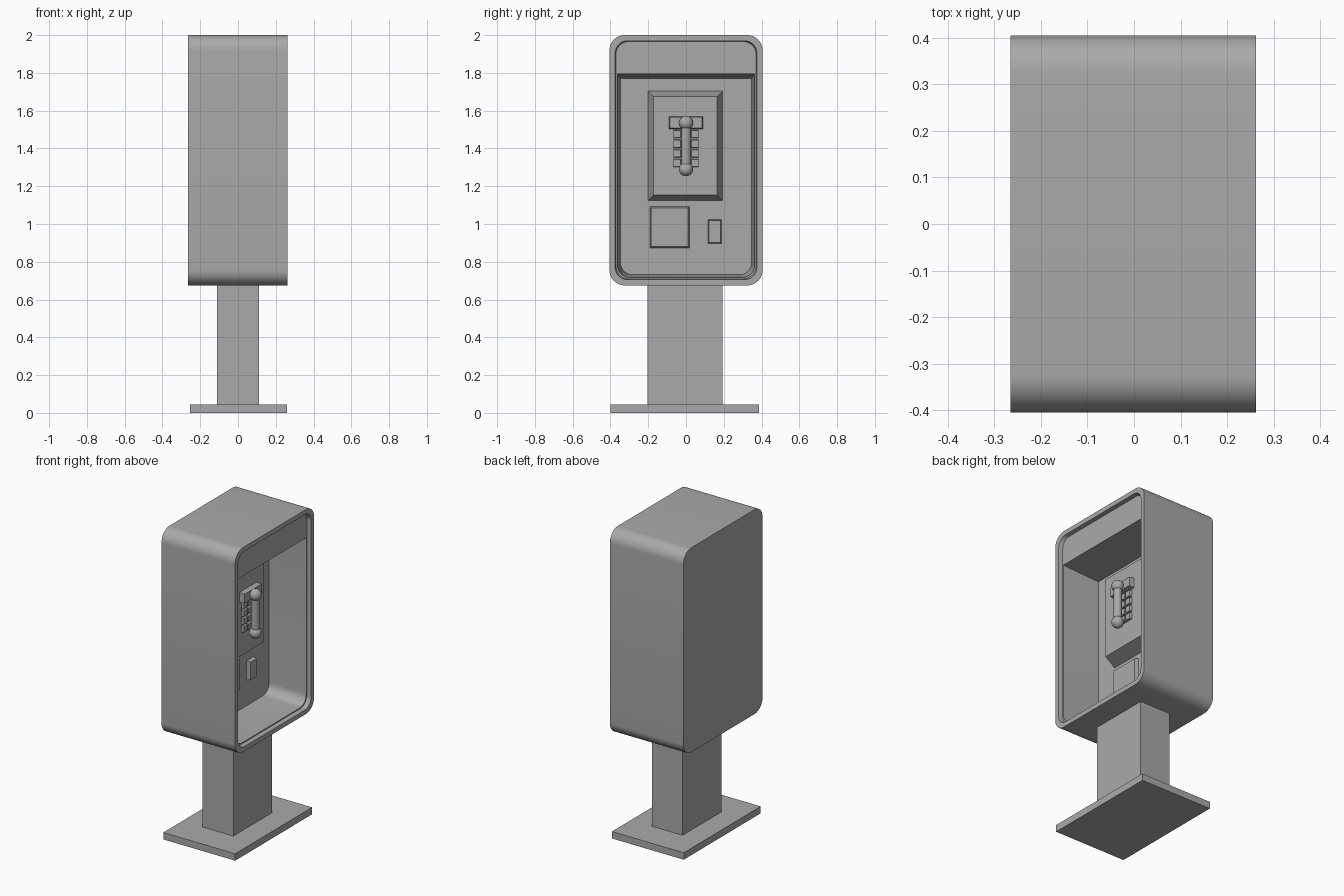
import bpy
import bmesh
import math
from mathutils import Vector

if "Cube" in bpy.data.objects:
    bpy.data.objects.remove(bpy.data.objects["Cube"], do_unlink=True)

# Single grey finish
grey = bpy.data.materials.new("plain_grey")
grey.use_nodes = True
grey.diffuse_color = (0.4, 0.4, 0.4, 1)
grey.node_tree.nodes["Principled BSDF"].inputs["Base Color"].default_value = (0.4, 0.4, 0.4, 1)


def finish(name, bm, smooth=False):
    bmesh.ops.recalc_face_normals(bm, faces=bm.faces[:])
    mesh = bpy.data.meshes.new(name)
    bm.to_mesh(mesh)
    bm.free()
    mesh.materials.append(grey)
    ob = bpy.data.objects.new(name, mesh)
    bpy.context.collection.objects.link(ob)
    if smooth:
        bpy.ops.object.select_all(action='DESELECT')
        ob.select_set(True)
        bpy.context.view_layer.objects.active = ob
        bpy.ops.object.shade_smooth_by_angle(angle=math.radians(30))
    return ob


def loft(name, rings, smooth=False):
    """Skin a list of equal-length point rings and cap both ends."""
    bm = bmesh.new()
    loops = [[bm.verts.new(p) for p in ring] for ring in rings]
    n = len(loops[0])
    for a, b in zip(loops, loops[1:]):
        for i in range(n):
            j = (i + 1) % n
            bm.faces.new((a[i], a[j], b[j], b[i]))
    bm.faces.new(loops[0])
    bm.faces.new(loops[-1])
    return finish(name, bm, smooth)


def rect(x, y0, y1, z0, z1):
    return [(x, y0, z0), (x, y1, z0), (x, y1, z1), (x, y0, z1)]


def block(name, x0, x1, y0, y1, z0, z1, taper=0.0):
    """Box along x whose +x face can be narrowed on all sides."""
    return loft(name, [rect(x0, y0, y1, z0, z1),
                       rect(x1, y0 + taper, y1 - taper, z0 + taper, z1 - taper)])


def rounded_ring(x, inset, radius, steps=10):
    hy, hz, cz = 0.405 - inset, 0.6625 - inset, 1.3375
    ring = []
    for k, (sy, sz) in enumerate([(1, 1), (-1, 1), (-1, -1), (1, -1)]):
        for i in range(steps + 1):
            a = math.pi / 2 * (k + i / steps)
            ring.append((x, sy * (hy - radius) + radius * math.cos(a),
                         cz + sz * (hz - radius) + radius * math.sin(a)))
    return ring


# Foot and post
block("base_plate", -0.255, 0.26, -0.4, 0.387, 0, 0.045)
block("post", -0.11, 0.11, -0.205, 0.192, 0.04, 0.69)

# Rounded hood with stepped rim and tapered recess
PANEL = -0.02
loft("hood", [rounded_ring(-0.265, 0, 0.08), rounded_ring(0.262, 0, 0.08),
              rounded_ring(0.262, 0.03, 0.065), rounded_ring(0.235, 0.035, 0.065),
              rounded_ring(0.235, 0.042, 0.065), rounded_ring(PANEL, 0.057, 0.065)], True)

# Header above the recess, with sloping underside
profile = [(0.237, 1.97), (0.237, 1.795), (PANEL - 0.01, 1.77), (PANEL - 0.01, 1.97)]
loft("header", [[(x, y, z) for x, z in profile] for y in (-0.364, 0.364)])

# Raised fittings on the inner panel
FACE = 0.073
block("phone_plate", PANEL - 0.01, FACE, -0.205, 0.197, 1.12, 1.707, 0.033)
block("coin_box_door", PANEL - 0.01, 0.005, -0.195, 0.022, 0.87, 1.095, 0.011)
block("coin_return", PANEL - 0.01, 0.005, 0.115, 0.19, 0.895, 1.025, 0.007)

# Cradle and keypad
block("cradle", FACE - 0.01, 0.108, -0.09, 0.09, 1.503, 1.57, 0.004)
for row in range(4):
    for col in range(3):
        y, z = (col - 1) * 0.047, 1.323 + row * 0.051
        block(f"key_{row}_{col}", FACE - 0.01, 0.088,
              y - 0.022, y + 0.022, z - 0.023, z + 0.023, 0.004)

# Handset: grip with a round cup at each end
HX, LOW, HIGH = 0.125, 1.29, 1.535
grip = [[(HX + 0.025 * math.cos(i * math.tau / 24), 0.025 * math.sin(i * math.tau / 24), z)
         for i in range(24)] for z in (LOW, HIGH)]
loft("handset_grip", grip, True)
for name, z in (("mouthpiece", LOW), ("earpiece", HIGH)):
    bm = bmesh.new()
    bmesh.ops.create_uvsphere(bm, u_segments=24, v_segments=14, radius=0.037)
    bmesh.ops.translate(bm, vec=Vector((HX, 0, z)), verts=bm.verts[:])
    finish(name, bm, True)
